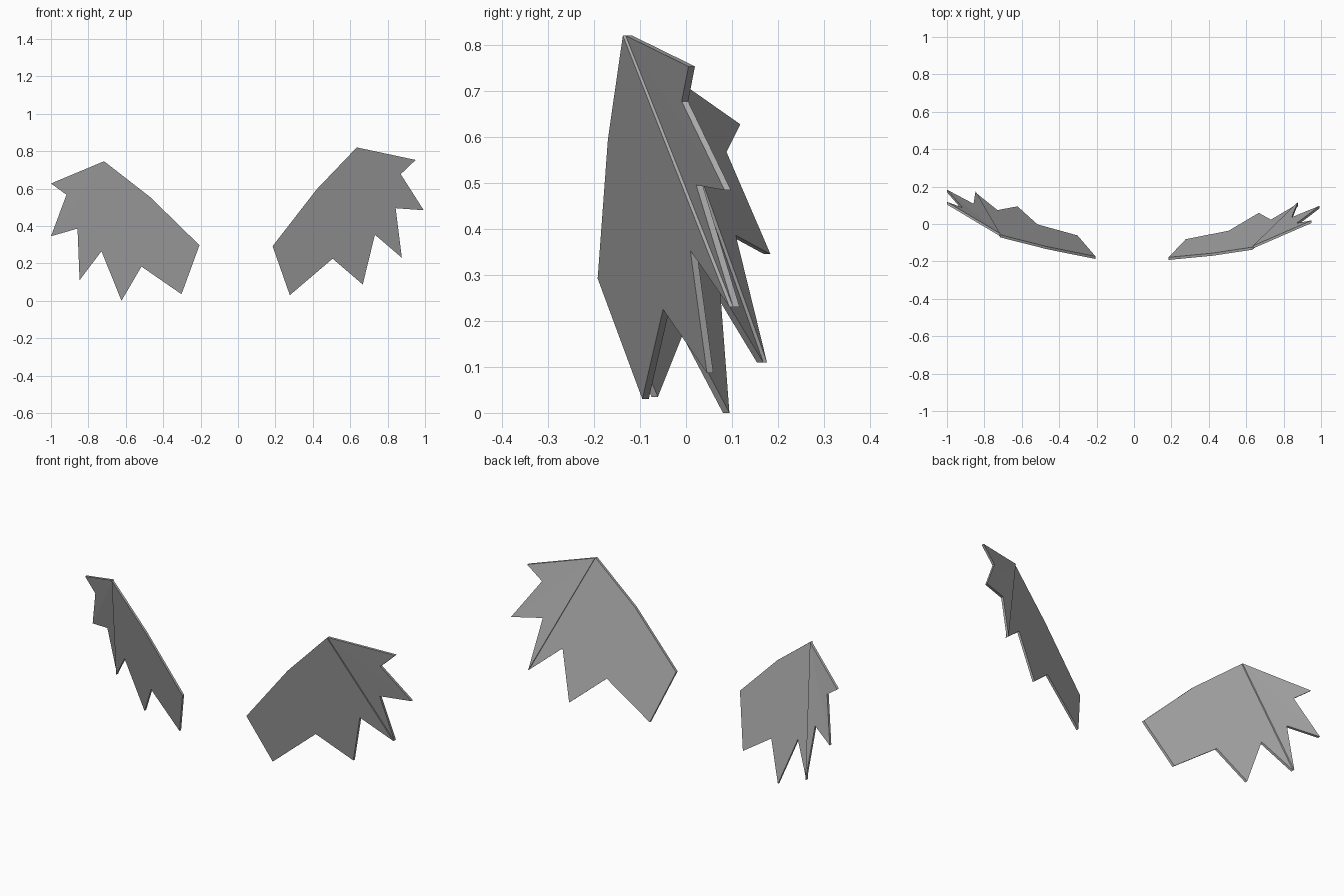
import bpy
import bmesh

if "Cube" in bpy.data.objects:
    bpy.data.objects.remove(bpy.data.objects["Cube"], do_unlink=True)

THICK = 0.014

grey = bpy.data.materials.new("membrane_grey")
grey.use_nodes = True
GREY = (0.4, 0.4, 0.4, 1)
grey.diffuse_color = GREY
grey.node_tree.nodes["Principled BSDF"].inputs["Base Color"].default_value = GREY


def panel(name, points):
    """Thin flat-faced slab: front outline pushed straight back."""
    bm = bmesh.new()
    face = bm.faces.new([bm.verts.new(p) for p in points])
    back = bmesh.ops.extrude_face_region(bm, geom=[face], use_keep_orig=True)
    moved = [g for g in back["geom"] if isinstance(g, bmesh.types.BMVert)]
    bmesh.ops.translate(bm, vec=(0, THICK, 0), verts=moved)
    bmesh.ops.recalc_face_normals(bm, faces=bm.faces)
    mesh = bpy.data.meshes.new(name)
    bm.to_mesh(mesh)
    bm.free()
    mesh.materials.append(grey)
    bpy.context.collection.objects.link(bpy.data.objects.new(name, mesh))


def wing(side, sign, outline, slope_x, slope_z, root_y, bend):
    """Outline runs root, shoulder, peak, then tips and notches down and back in."""
    root = outline[0]

    def lift(p, back=0.0):
        y = root_y + slope_x * (p[0] - root[0]) + slope_z * (p[1] - root[1])
        return (sign * p[0], y + back, p[1])

    peak, upper, notch_a, middle, notch_b, lower = outline[2:8]
    # Broad inner membrane
    panel(side + "_inner_membrane", [lift(p) for p in outline[:3] + outline[7:]])
    # Two folded outer panels, slightly stepped behind the inner one
    panel(side + "_middle_fold", [lift(peak, 0.006), lift(middle, bend[1]),
                                  lift(notch_b, bend[1]), lift(lower, 0.008)])
    panel(side + "_upper_fold", [lift(peak, 0.006), lift(upper, bend[0]),
                                 lift(notch_a, bend[1]), lift(middle, bend[1])])


wing("left", 1,
     [(.185, .292), (.42, .595), (.635, .82), (.95, .753), (.87, .677), (.993, .484),
      (.843, .495), (.876, .23), (.732, .353), (.667, .087), (.506, .225), (.277, .03)],
     0.394, -0.232, -0.192, (0.003, 0.002))

wing("right", -1,
     [(.206, .297), (.468, .553), (.716, .746), (1, .627), (.917, .567), (1, .345),
      (.858, .386), (.847, .11), (.73, .265), (.623, 0), (.516, .183), (.302, .035)],
     0.456, -0.26, -0.187, (0.015, 0.007))
